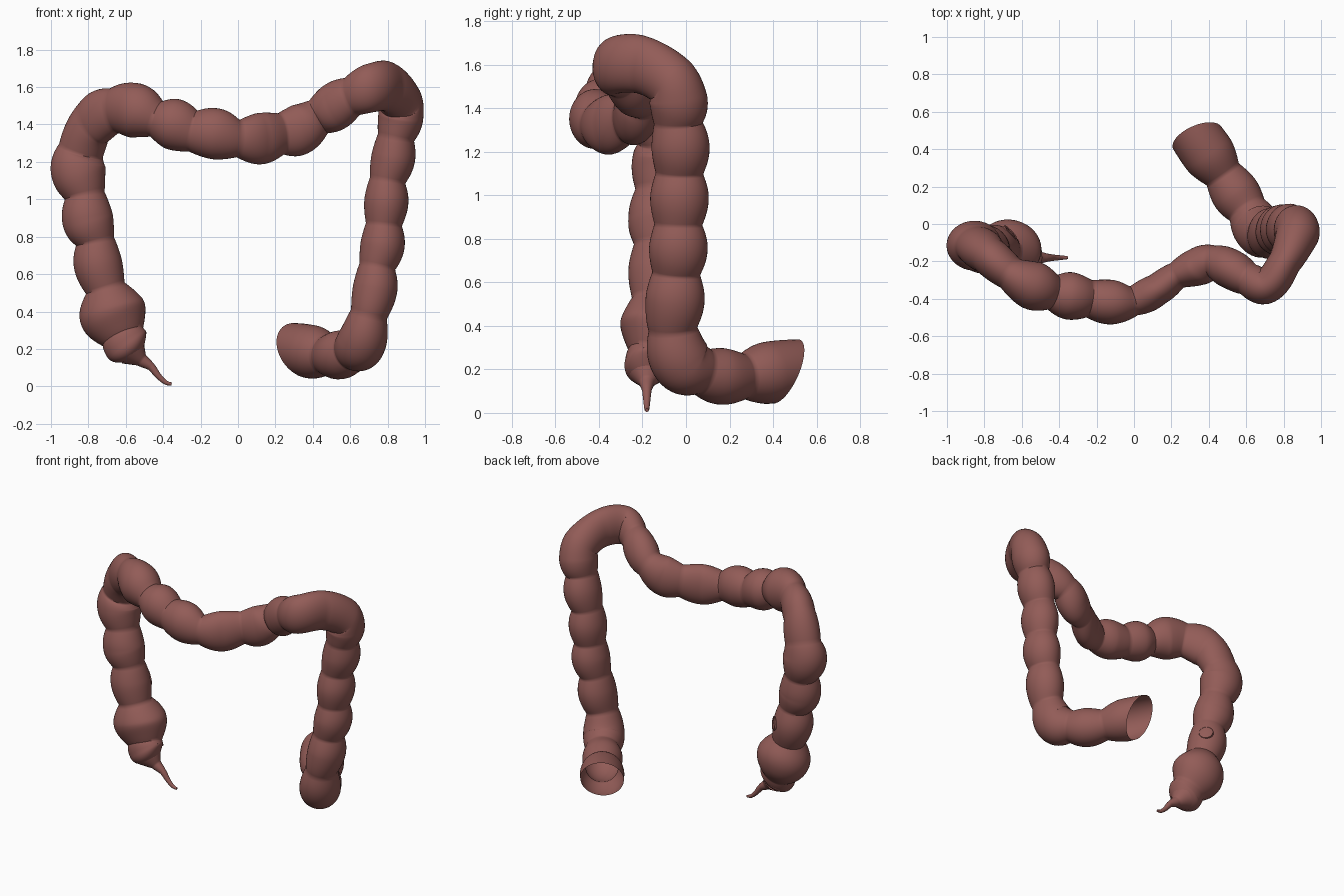
import bpy, bmesh, math
from mathutils import Vector

if "Cube" in bpy.data.objects:
    bpy.data.objects.remove(bpy.data.objects["Cube"])

flesh = bpy.data.materials.new("muted_red_flesh")
flesh.diffuse_color = (0.29, 0.107, 0.096, 1)
flesh.use_nodes = True
flesh.node_tree.nodes["Principled BSDF"].inputs["Base Color"].default_value = flesh.diffuse_color


def spline(p0, p1, p2, p3, t):
    """Hermite curve between p1 and p2 with chord-scaled tangents."""
    d = (p2 - p1).length
    m1 = (p2 - p0).normalized() * d
    m2 = (p3 - p1).normalized() * d
    return ((2*t**3 - 3*t**2 + 1) * p1 + (t**3 - 2*t**2 + t) * m1
            + (3*t**2 - 2*t**3) * p2 + (t**3 - t**2) * m2)


def tube(name, rows, beaded=True, sides=40, steps=10, cap=False, cut=None):
    """Sweep rings along rows of (x, y, z, radius, x scale, y scale).
    Beaded tubes get creased necks where the radius is smallest."""
    rows = [tuple(r) + (1, 1)[:6 - len(r)] for r in rows]
    pts = [Vector(r[:3]) for r in rows]
    pts = [2*pts[0] - pts[1]] + pts + [2*pts[-1] - pts[-2]]
    path, radii = [], []
    for i in range(len(rows) - 1):
        a, b = rows[i], rows[i + 1]
        last = i == len(rows) - 2
        for k in range(steps + last):
            t = k / steps
            path.append(spline(*pts[i:i + 4], t))
            if not beaded:
                f = t
            elif b[3] >= a[3]:
                f = math.sin(t * math.pi / 2)
            else:
                f = 1 - math.cos(t * math.pi / 2)
            radii.append((a[3] + (b[3] - a[3]) * f,
                          a[4] + (b[4] - a[4]) * t, a[5] + (b[5] - a[5]) * t))
    bm = bmesh.new()
    rings, up = [], Vector((0, 1, 0.01))
    n = len(path)
    for i, (p, (r, sx, sy)) in enumerate(zip(path, radii)):
        d = (path[min(i + 2, n - 1)] - path[max(i - 2, 0)]).normalized()
        up = (up - d * up.dot(d)).normalized()
        side = d.cross(up)
        ring = []
        for j in range(sides):
            a = 2 * math.pi * j / sides
            o = r * (math.cos(a) * up + math.sin(a) * side)
            ring.append(bm.verts.new(p + Vector((o.x * sx, o.y * sy, o.z))))
        rings.append(ring)
    for r0, r1 in zip(rings, rings[1:]):
        for j in range(sides):
            k = (j + 1) % sides
            bm.faces.new((r0[j], r0[k], r1[k], r1[j]))
    if cap:
        bm.faces.new(rings[0])
    if cut:  # slanted open end, limited to faces near the cut
        near = [f for f in bm.faces if (f.calc_center_median() - cut[0]).length < 0.3]
        geom = set(near)
        for f in near:
            geom.update(f.edges)
            geom.update(f.verts)
        bmesh.ops.bisect_plane(bm, geom=list(geom), plane_co=cut[0],
                               plane_no=cut[1], clear_outer=True)
    bmesh.ops.recalc_face_normals(bm, faces=bm.faces)
    me = bpy.data.meshes.new(name)
    bm.to_mesh(me)
    bm.free()
    me.materials.append(flesh)
    ob = bpy.data.objects.new(name, me)
    bpy.context.collection.objects.link(ob)
    bpy.context.view_layer.objects.active = ob
    ob.select_set(True)
    bpy.ops.object.shade_smooth_by_angle(angle=math.radians(50))
    ob.select_set(False)
    return ob


# pouch at the bottom and the rising side
ascending = [
    (-.545, -.18, .165, .05), (-.595, -.18, .225, .125, 1, .8),
    (-.615, -.165, .265, .118, 1, .85), (-.67, -.14, .39, .18, 1, .9),
    (-.71, -.14, .525, .108), (-.748, -.135, .65, .130), (-.765, -.135, .775, .104),
    (-.803, -.135, .89, .137, 1, .95), (-.82, -.125, 1.02, .108),
    (-.855, -.115, 1.16, .147, 1, .9), (-.84, -.115, 1.26, .122, 1, .85),
    (-.775, -.17, 1.41, .152, .68, .68), (-.66, -.265, 1.475, .122, .75, .75)]
# sagging front span
transverse = [
    (-.55, -.325, 1.475, .147, .88, .88), (-.435, -.365, 1.43, .10, .95, .95),
    (-.34, -.385, 1.40, .138, .92, .92), (-.24, -.40, 1.365, .112, .9, .9),
    (-.12, -.418, 1.35, .137, .87, .87), (0, -.41, 1.325, .10, .8, .8),
    (.125, -.35, 1.325, .138, .62, .62), (.23, -.275, 1.35, .112, .66, .66),
    (.335, -.23, 1.375, .14, .72, .72), (.43, -.205, 1.44, .105, .85, .85),
    (.525, -.245, 1.50, .135, .78, .78), (.61, -.295, 1.55, .11, .8, .8)]
# rear corner and falling side
corner = [
    (.71, -.33, 1.595, .132, .72, .72), (.805, -.205, 1.60, .135, .66, .66),
    (.87, -.065, 1.52, .135, .85, .85), (.87, -.035, 1.44, .13, .93, 1.03)]
descending = [
    (.845, -.035, 1.33, .106), (.83, -.025, 1.22, .126), (.80, -.03, 1.10, .103),
    (.793, -.03, .985, .127), (.78, -.035, .865, .104), (.773, -.035, .755, .127),
    (.745, -.045, .64, .104), (.733, -.05, .52, .128), (.70, -.06, .385, .106)]
descending = [r + (.93, 1.06) for r in descending]
# bottom bend running to the open back end
outlet = [
    (.66, -.02, .235, .14, .93, 1), (.605, .075, .19, .108), (.545, .16, .168, .130),
    (.475, .265, .168, .104), (.39, .385, .185, .143), (.25, .58, .215, .125)]
tube("colon", ascending + transverse + corner + descending + outlet,
     cut=(Vector((.335, .465, .205)), Vector((-.41, .81, -.42)).normalized()))

# thin curled tail under the pouch
tube("appendix", [(-.355, -.18, .012, .008), (-.385, -.18, .02, .012),
                  (-.425, -.18, .055, .016), (-.465, -.18, .105, .022),
                  (-.515, -.18, .14, .036), (-.565, -.18, .185, .085)],
     beaded=False, sides=20, cap=True)

# short open inlet stub on the inner back of the rising side
tube("inlet_stub", [(-.72, -.10, .655, .07), (-.69, -.07, .66, .058),
                    (-.66, -.04, .667, .046)], beaded=False, sides=24)
